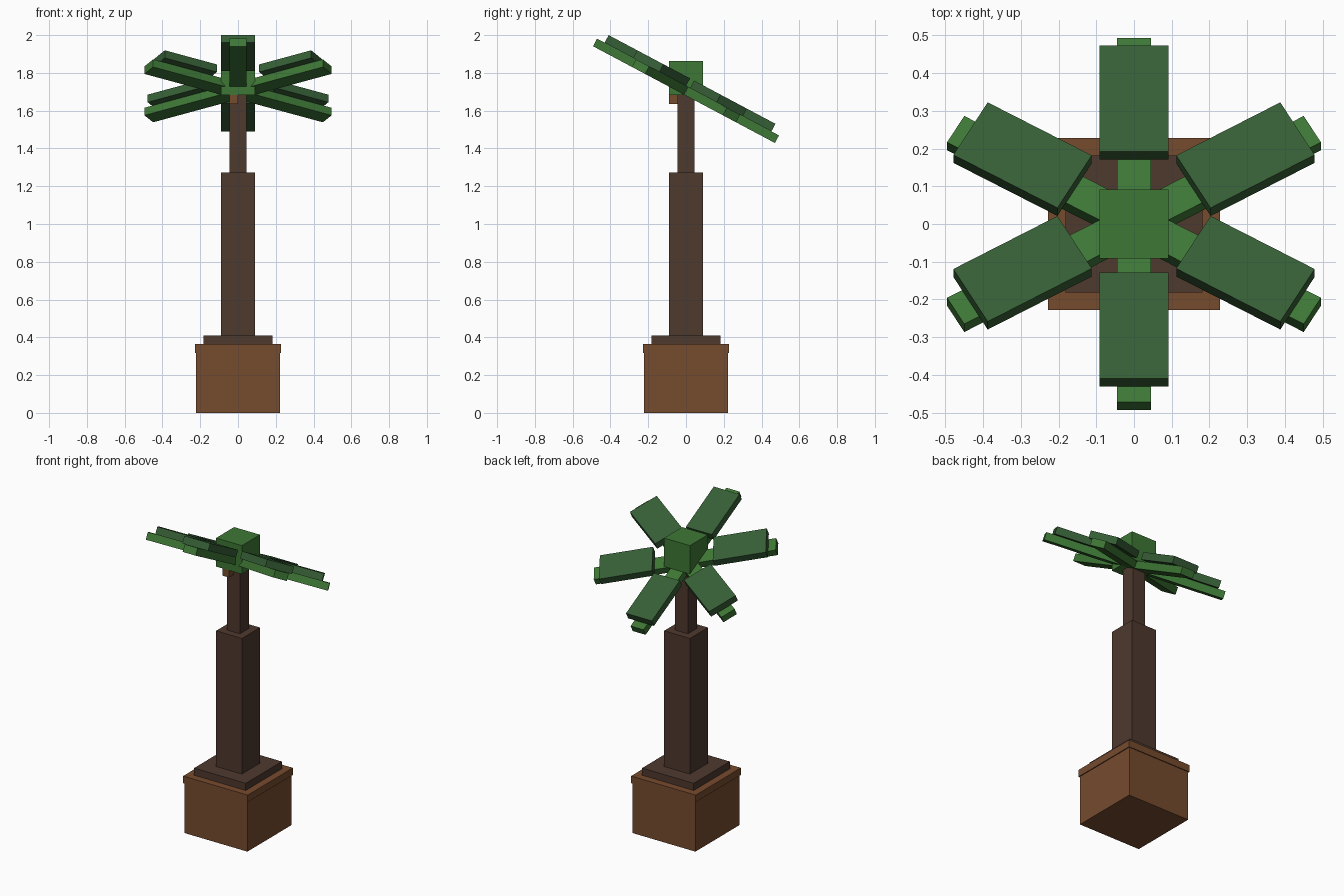
import bpy
import math
from mathutils import Matrix

if "Cube" in bpy.data.objects:
    bpy.data.objects.remove(bpy.data.objects["Cube"])

U = 2 / 44          # the model is built on a block grid
TILT = math.radians(-28)


def material(name, rgb):
    m = bpy.data.materials.new(name)
    m.diffuse_color = (*rgb, 1)
    m.use_nodes = True
    m.node_tree.nodes["Principled BSDF"].inputs["Base Color"].default_value = m.diffuse_color
    return m


POT = material("terracotta brown", (0.181, 0.070, 0.027))
BARK = material("dark bark", (0.077, 0.041, 0.027))
GREEN = material("bright green", (0.048, 0.185, 0.036))
LEAF = material("deep leaf green", (0.037, 0.112, 0.037))


def box(name, mat, lo, hi, matrix=None):
    """Box between two corners, optionally moved by a matrix."""
    verts = [(x, y, z) for x in (lo[0], hi[0]) for y in (lo[1], hi[1]) for z in (lo[2], hi[2])]
    faces = [(0, 1, 3, 2), (4, 6, 7, 5), (0, 4, 5, 1), (2, 3, 7, 6), (0, 2, 6, 4), (1, 5, 7, 3)]
    me = bpy.data.meshes.new(name)
    me.from_pydata(verts, [], faces)
    if matrix:
        me.transform(matrix)
    me.materials.append(mat)
    ob = bpy.data.objects.new(name, me)
    bpy.context.collection.objects.link(ob)
    return ob


def column(name, mat, half, z0, z1):
    return box(name, mat, (-half, -half, z0), (half, half, z1))


# Planter, soil and stepped trunk
column("planter", POT, 0.2215, 0, 7 * U)
column("planter_rim", POT, 5 * U, 7 * U, 8 * U)
column("soil", BARK, 4 * U, 8 * U, 9 * U)
column("lower_trunk", BARK, 2 * U, 9 * U, 28 * U)
column("upper_trunk", BARK, U, 28 * U, 37 * U)

# Crown block and the small fruit under it
column("crown", GREEN, 2 * U, 37 * U, 41 * U)
box("fruit", POT, (-U, -2 * U, 36 * U), (0, -U, 37 * U))

# Six fronds in one tilted plane: long stems with wide leaf plates on top
base = Matrix.Translation((0, 0, 1.705)) @ Matrix.Rotation(TILT, 4, 'X')
for i in range(6):
    m = base @ Matrix.Rotation(math.radians(60 * i), 4, 'Z')
    if i < 3:
        box(f"frond_stem_{i + 1}", GREEN, (-U, -12 * U, -U / 2), (U, 12 * U, U / 2), m)
    box(f"frond_leaf_{i + 1}", LEAF, (-2 * U, 4 * U, U / 2), (2 * U, 11 * U, 1.5 * U), m)
